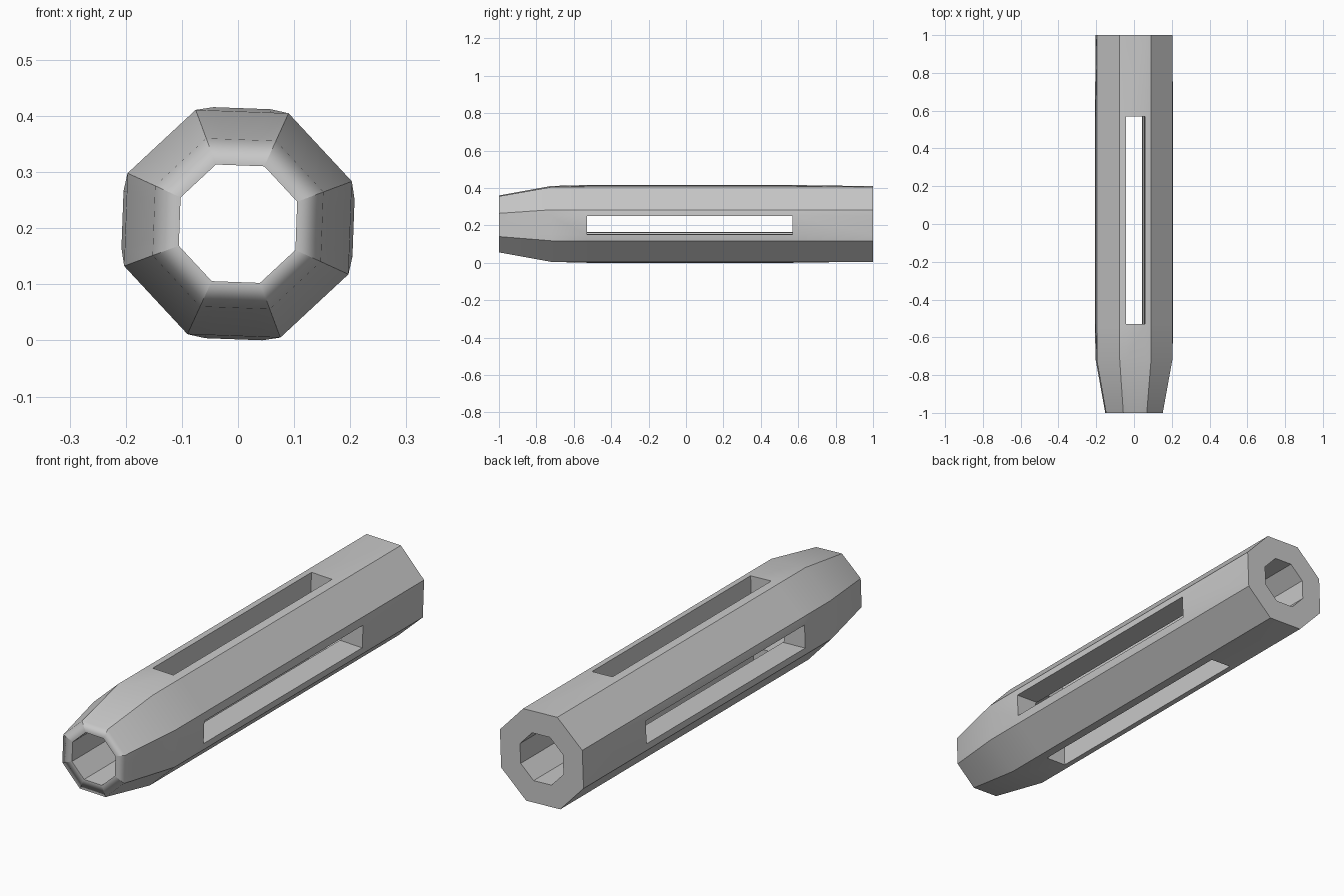
import bpy, bmesh, math
from mathutils import Matrix, Vector

if "Cube" in bpy.data.objects:
    bpy.data.objects.remove(bpy.data.objects["Cube"])

CENTRE_Z = 0.208
TWIST = math.radians(2.1)
SLOT_WIDTH, SLOT_FRONT, SLOT_BACK = 0.1, -0.53, 0.57

# One flat grey for the whole part
grey = bpy.data.materials.new("plain_grey")
grey.use_nodes = True
colour = (0.58, 0.58, 0.58, 1)
grey.diffuse_color = colour
grey.node_tree.nodes["Principled BSDF"].inputs["Base Color"].default_value = colour


def make_object(name, bm):
    mesh = bpy.data.meshes.new(name)
    bm.to_mesh(mesh)
    bm.free()
    obj = bpy.data.objects.new(name, mesh)
    bpy.context.collection.objects.link(obj)
    return obj


def octagon_ring(bm, apothem, half_slot, bulge, y):
    """Octagon whose four slotted sides carry two extra points, raised by bulge."""
    corner = apothem * math.tan(math.pi / 8)
    side = [(-corner, apothem), (-half_slot, apothem + bulge),
            (half_slot, apothem + bulge), (corner, apothem)]
    ring = []
    for k in range(4):
        turn = Matrix.Rotation(TWIST + k * math.pi / 2, 3, 'Y')
        for x, z in side:
            p = turn @ Vector((x, y, z))
            ring.append(bm.verts.new(p + Vector((0, 0, CENTRE_Z))))
    return ring


# Tube: outer skin from nose to back, then the bore, closed into a loop
bm = bmesh.new()
stations = [
    (0.150, 0.03, 0, -1),
    (0.200, 0.05, 0, -0.72),
    (0.200, 0.051, 0.006, SLOT_FRONT - 0.001),
    (0.200, 0.051, 0.006, SLOT_BACK + 0.001),
    (0.200, 0.05, 0, 1),
    (0.104, 0.02, 0, 1),
    (0.104, 0.02, 0, -1),
]
rings = [octagon_ring(bm, *s) for s in stations]
for a, b in zip(rings, rings[1:] + rings[:1]):
    for i in range(len(a)):
        j = (i + 1) % len(a)
        bm.faces.new((a[i], a[j], b[j], b[i]))
bmesh.ops.recalc_face_normals(bm, faces=bm.faces[:])
tube = make_object("slotted_tube", bm)
tube.data.materials.append(grey)

# Slots: two long boxes cut right through, at right angles to each other
bpy.context.view_layer.objects.active = tube
for k in range(2):
    bm = bmesh.new()
    bmesh.ops.create_cube(bm, size=1)
    bmesh.ops.scale(bm, vec=(SLOT_WIDTH, SLOT_BACK - SLOT_FRONT, 0.6), verts=bm.verts)
    cutter = make_object("slot_cutter", bm)
    cutter.hide_render = True
    cutter.location = (0, (SLOT_FRONT + SLOT_BACK) / 2, CENTRE_Z)
    cutter.rotation_euler.y = TWIST + k * math.pi / 2
    bpy.context.view_layer.update()
    cut = tube.modifiers.new("slot", 'BOOLEAN')
    cut.object = cutter
    cut.operation = 'DIFFERENCE'
    cut.solver = 'EXACT'
    bpy.ops.object.modifier_apply(modifier=cut.name)
    bpy.data.objects.remove(cutter)

# Shading: crisp edges, but the nose rim blends softly into the taper
bm = bmesh.new()
bm.from_mesh(tube.data)
for f in bm.faces:
    f.smooth = True
    f.material_index = 0
for e in bm.edges:
    radii = [math.hypot(v.co.x, v.co.z - CENTRE_Z) for v in e.verts]
    sharp = e.calc_face_angle(0) > math.radians(25)
    if all(v.co.y < -0.999 for v in e.verts):
        if min(radii) > 0.14:
            sharp = False
        elif max(radii) > 0.158:
            sharp = True
    e.smooth = not sharp
bm.to_mesh(tube.data)
bm.free()
blend = tube.modifiers.new("rim_blend", 'WEIGHTED_NORMAL')
blend.keep_sharp = True
